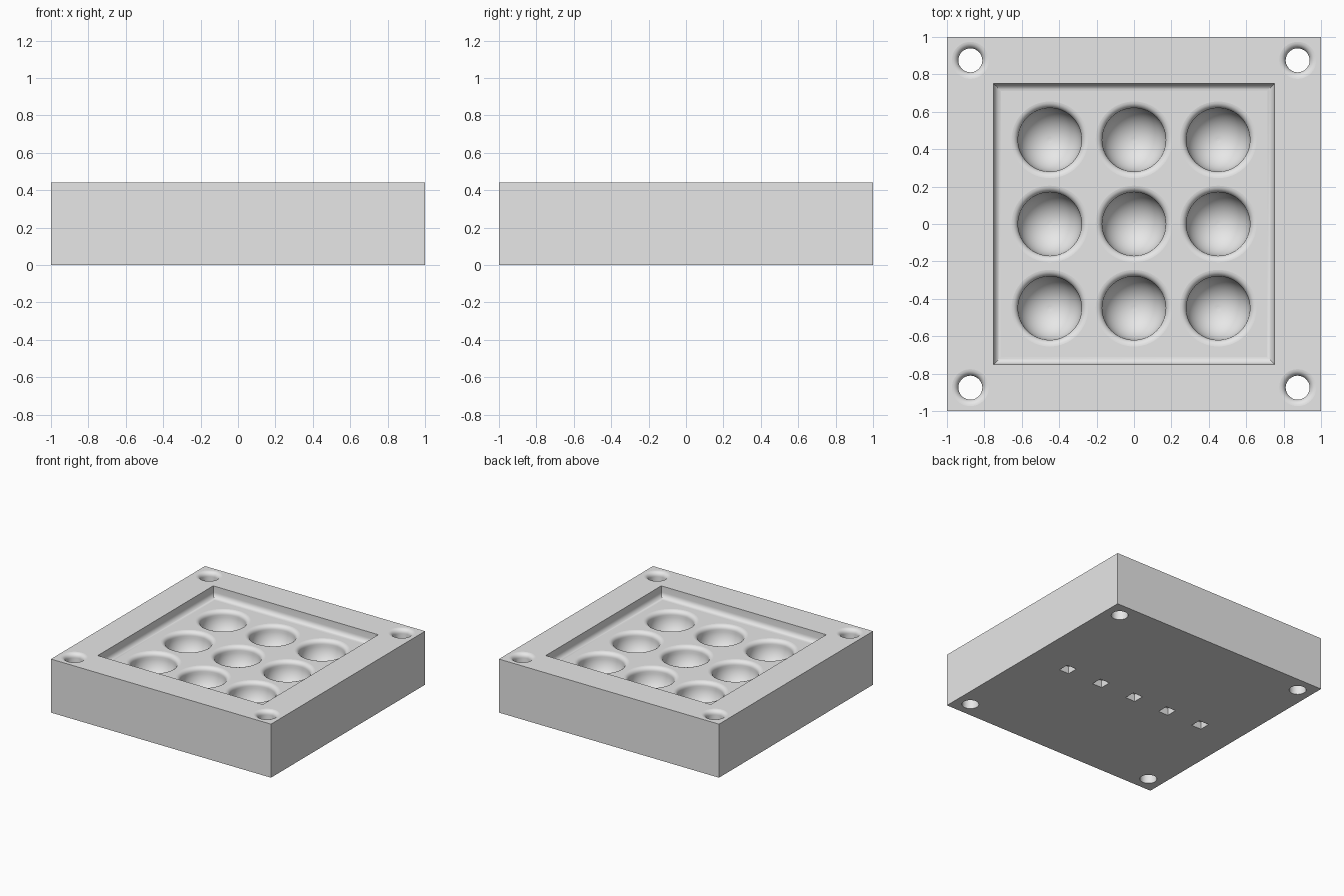
import bpy, bmesh
from math import sin, cos, pi, sqrt

if "Cube" in bpy.data.objects:
    bpy.data.objects.remove(bpy.data.objects["Cube"])

TOP = 0.44           # block height
FLOOR = 0.35         # floor of the square tray


def arc(r0, z0, rad, a0, a1, n):
    """Points (radius, height) along an arc, angles in degrees."""
    steps = [(a0 + (a1 - a0) * i / n) * pi / 180 for i in range(n + 1)]
    return [(r0 + rad * cos(a), z0 + rad * sin(a)) for a in steps]


def lathe(bm, profile, x, y, sides):
    """Closed solid of revolution; four sides gives an upright square solid."""
    square = sides == 4
    grow, turn = (sqrt(2), pi / 4) if square else (1, 0)
    rings = []
    for r, z in profile:
        rings.append([bm.verts.new((x + r * grow * cos(turn + 2 * pi * k / sides),
                                    y + r * grow * sin(turn + 2 * pi * k / sides), z))
                      for k in range(sides)])
    for low, high in zip(rings, rings[1:]):
        for k in range(sides):
            n = (k + 1) % sides
            bm.faces.new((low[k], low[n], high[n], high[k]))
    bm.faces.new(rings[0][::-1])
    bm.faces.new(rings[-1])


def make_object(name, bm):
    mesh = bpy.data.meshes.new(name)
    bm.to_mesh(mesh)
    bm.free()
    obj = bpy.data.objects.new(name, mesh)
    bpy.context.scene.collection.objects.link(obj)
    return obj


# Square block
bm = bmesh.new()
lathe(bm, [(1, 0), (1, TOP)], 0, 0, 4)
block = make_object("mould_block", bm)

# Cutter: tray with a filleted floor, corner holes with rounded top rims, sockets below
bm = bmesh.new()
f = 0.04
lathe(bm, arc(0.75 - f, FLOOR + f, f, -90, 0, 6) + [(0.75, TOP + 0.1)], 0, 0, 4)
r, f = 0.064, 0.035
hole = [(r, -0.1)] + arc(r + f, TOP - f, f, 180, 90, 6) + [(r + f, TOP + 0.1)]
for sx in (-1, 1):
    for sy in (-1, 1):
        lathe(bm, hole, sx * 0.875, sy * 0.875, 48)
for i in range(-2, 3):
    lathe(bm, [(0.045, -0.1), (0.045, 0.06)], i * 0.325, 0, 4)
tray_cutter = make_object("tray_and_hole_cutter", bm)

# Cutter: three by three round bowls with rounded rims
bm = bmesh.new()
r, f = 0.17, 0.035
bowl = arc(0, FLOOR - f, r, -88, 0, 14)
bowl += arc(r + f, FLOOR - f, f, 180, 90, 6)[1:] + [(r + f, FLOOR + 0.04)]
for i in (-1, 0, 1):
    for j in (-1, 0, 1):
        lathe(bm, bowl, i * 0.45, j * 0.45, 64)
bowl_cutter = make_object("bowl_cutter", bm)

# Cut the block and discard the cutters
bpy.ops.object.select_all(action='DESELECT')
bpy.context.view_layer.objects.active = block
block.select_set(True)
for cutter in (tray_cutter, bowl_cutter):
    cutter.hide_render = True
    mod = block.modifiers.new("cut", 'BOOLEAN')
    mod.operation = 'DIFFERENCE'
    mod.solver = 'EXACT'
    mod.object = cutter
    bpy.ops.object.modifier_apply(modifier=mod.name)
    bpy.data.objects.remove(cutter)

# Smooth fillets and bowls, flat level faces
bpy.ops.object.shade_smooth_by_angle(angle=pi / 6)
for face in block.data.polygons:
    if abs(face.normal.z) > 0.9995:
        face.use_smooth = False

# Single grey material
grey = bpy.data.materials.new("light_grey")
grey.use_nodes = True
colour = (0.8, 0.8, 0.8, 1)
grey.diffuse_color = colour
grey.node_tree.nodes["Principled BSDF"].inputs["Base Color"].default_value = colour
block.data.materials.clear()
block.data.materials.append(grey)
